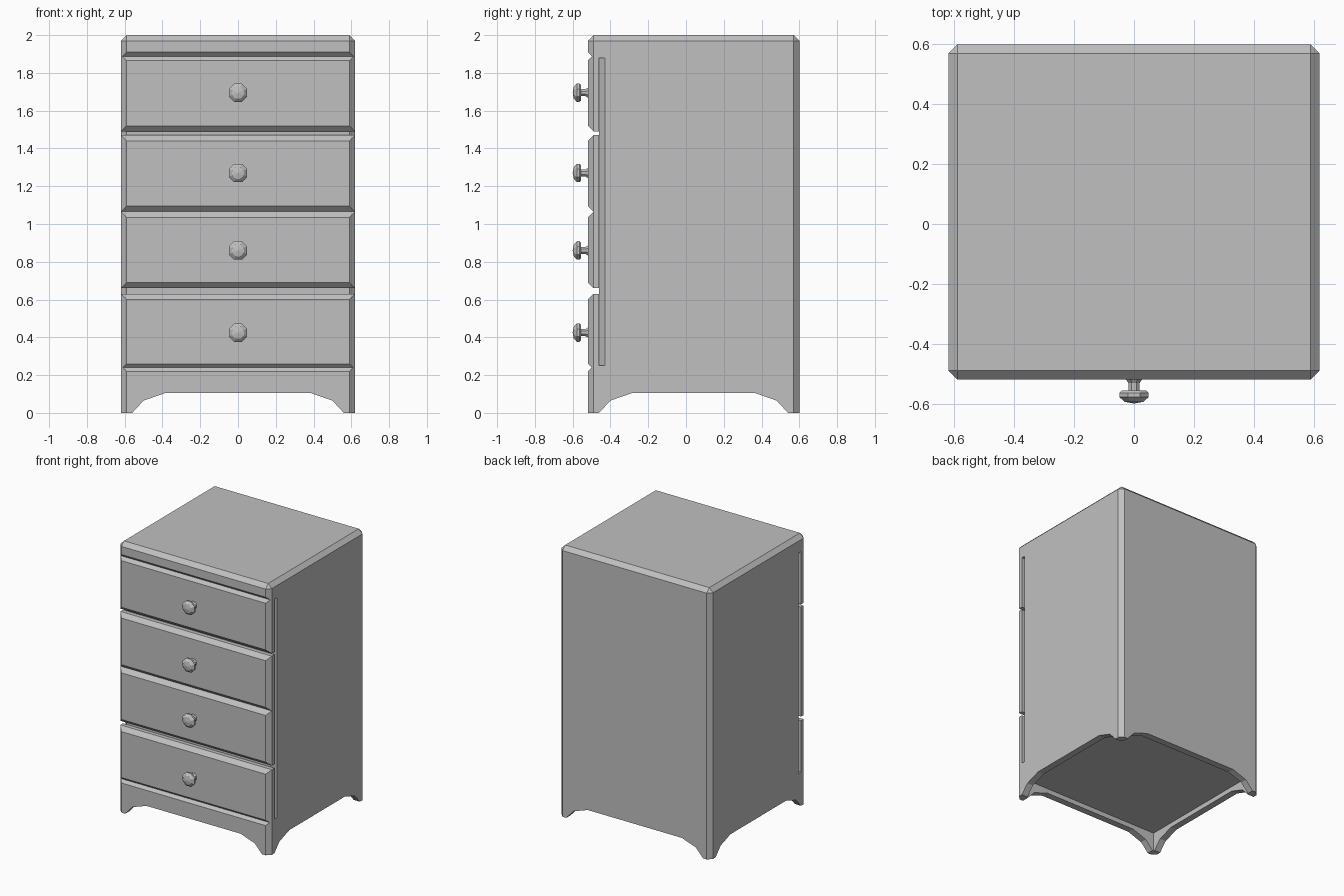
import bpy, bmesh, math
from mathutils import Matrix, Vector

cube = bpy.data.objects.get("Cube")
if cube:
    bpy.data.objects.remove(cube, do_unlink=True)

GREY = (0.53, 0.53, 0.53, 1.0)
paint = bpy.data.materials.new("plain grey")
paint.use_nodes = True
paint.diffuse_color = GREY
paint.node_tree.nodes["Principled BSDF"].inputs["Base Color"].default_value = GREY

HALF, FRONT, BACK, RECESS, CHAMFER = 0.62, -0.52, 0.60, -0.46, 0.03


def finish(bm, name):
    bmesh.ops.recalc_face_normals(bm, faces=bm.faces[:])
    mesh = bpy.data.meshes.new(name)
    bm.to_mesh(mesh)
    bm.free()
    mesh.materials.append(paint)
    obj = bpy.data.objects.new(name, mesh)
    bpy.context.collection.objects.link(obj)
    return obj


def box(name, low, high, bevel_rule=None):
    """Box between two corners, with chamfers on edges picked by a rule."""
    low, high = Vector(low), Vector(high)
    bm = bmesh.new()
    bmesh.ops.create_cube(bm, size=1, matrix=Matrix.Translation((low + high) / 2)
                          @ Matrix.Diagonal((*(high - low), 1)))
    if bevel_rule:
        edges = [e for e in bm.edges if bevel_rule(e.verts[0].co, e.verts[1].co)]
        bmesh.ops.bevel(bm, geom=edges, offset=CHAMFER, segments=1, affect='EDGES')
    return finish(bm, name)


def prism(name, points, axis, low, high):
    """Flat outline pushed along an axis; outline uses the other two axes in order."""
    def place(p, d):
        co = list(p)
        co.insert(axis, d)
        return co
    bm = bmesh.new()
    face = bm.faces.new([bm.verts.new(place(p, low)) for p in points])
    moved = bmesh.ops.extrude_face_region(bm, geom=[face])["geom"]
    for v in moved:
        if isinstance(v, bmesh.types.BMVert):
            v.co[axis] = high
    return finish(bm, name)


def cut(target, cutter):
    """Subtract the cutter, then discard it."""
    cutter.hide_render = True
    mod = target.modifiers.new("cut", 'BOOLEAN')
    mod.operation, mod.solver, mod.object = 'DIFFERENCE', 'EXACT', cutter
    bpy.context.view_layer.objects.active = target
    bpy.ops.object.modifier_apply(modifier=mod.name)
    bpy.data.objects.remove(cutter, do_unlink=True)


def arch(middle, half_span):
    """Outline of the cut-out between two feet."""
    side = [(half_span, -0.1), (half_span, 0), (half_span - 0.06, 0.065),
            (half_span - 0.175, 0.105)]
    return ([(middle + a, z) for a, z in side]
            + [(middle - a, z) for a, z in reversed(side)])


# Carcass with chamfered top and corners
carcass = box("carcass", (-HALF, FRONT, 0), (HALF, BACK, 2),
              lambda a, b: a.z + b.z > 1.9)

# Recess behind the drawers, with sloping lips on the top and base
lip = 0.11
low_z, high_z = 0.25, 1.88
cut(carcass, prism("recess_cutter", [
    (FRONT + CHAMFER - lip, low_z - lip), (FRONT + CHAMFER, low_z), (RECESS, low_z),
    (RECESS, high_z), (FRONT + CHAMFER, high_z), (FRONT + CHAMFER - lip, high_z + lip)],
    0, -1, 1))

# Chamfered corners of the recess
for s in (-1, 1):
    cut(carcass, prism("corner_cutter", [
        (s * 0.66, -0.39), (s * 0.56, -0.49), (s * 0.66, -0.49)], 2, low_z, high_z))

# Arched skirt and hollow underside
cut(carcass, prism("front_arch_cutter", arch(0, 0.56), 1, -1, 1))
cut(carcass, prism("side_arch_cutter", arch((FRONT + BACK) / 2, 0.50), 0, -1, 1))
wall = 0.05
cut(carcass, box("underside_cutter", (wall - HALF, FRONT + wall, -0.1),
                 (HALF - wall, BACK - wall, 0.14)))


def knob(name, z):
    """Eight-sided turned knob facing the front."""
    profile = [(0, -0.51), (0.03, -0.518), (0.02, -0.532), (0.02, -0.556),
               (0.045, -0.556), (0.053, -0.565), (0.053, -0.578),
               (0.034, -0.594), (0, -0.60)]
    bm = bmesh.new()
    turn = Matrix.Rotation(math.pi / 8, 3, 'Y')
    verts = [bm.verts.new(turn @ Vector((r, y, 0))) for r, y in profile]
    edges = [bm.edges.new(pair) for pair in zip(verts, verts[1:])]
    bmesh.ops.spin(bm, geom=verts + edges, cent=(0, 0, 0), axis=(0, 1, 0),
                   angle=math.tau, steps=8)
    bmesh.ops.remove_doubles(bm, verts=bm.verts[:], dist=0.0005)
    finish(bm, name).location.z = z


# Four drawers, top to bottom, each with a knob
drawers = [("top", 1.49, 1.895, 1.695), ("upper", 1.065, 1.47, 1.27),
           ("lower", 0.66, 1.065, 0.86), ("bottom", 0.23, 0.63, 0.425)]
for label, z0, z1, knob_z in drawers:
    box(label + "_drawer", (-HALF, FRONT, z0), (HALF, RECESS, z1),
        lambda a, b: max(a.y, b.y) < FRONT + 0.01)
    knob(label + "_knob", knob_z)
